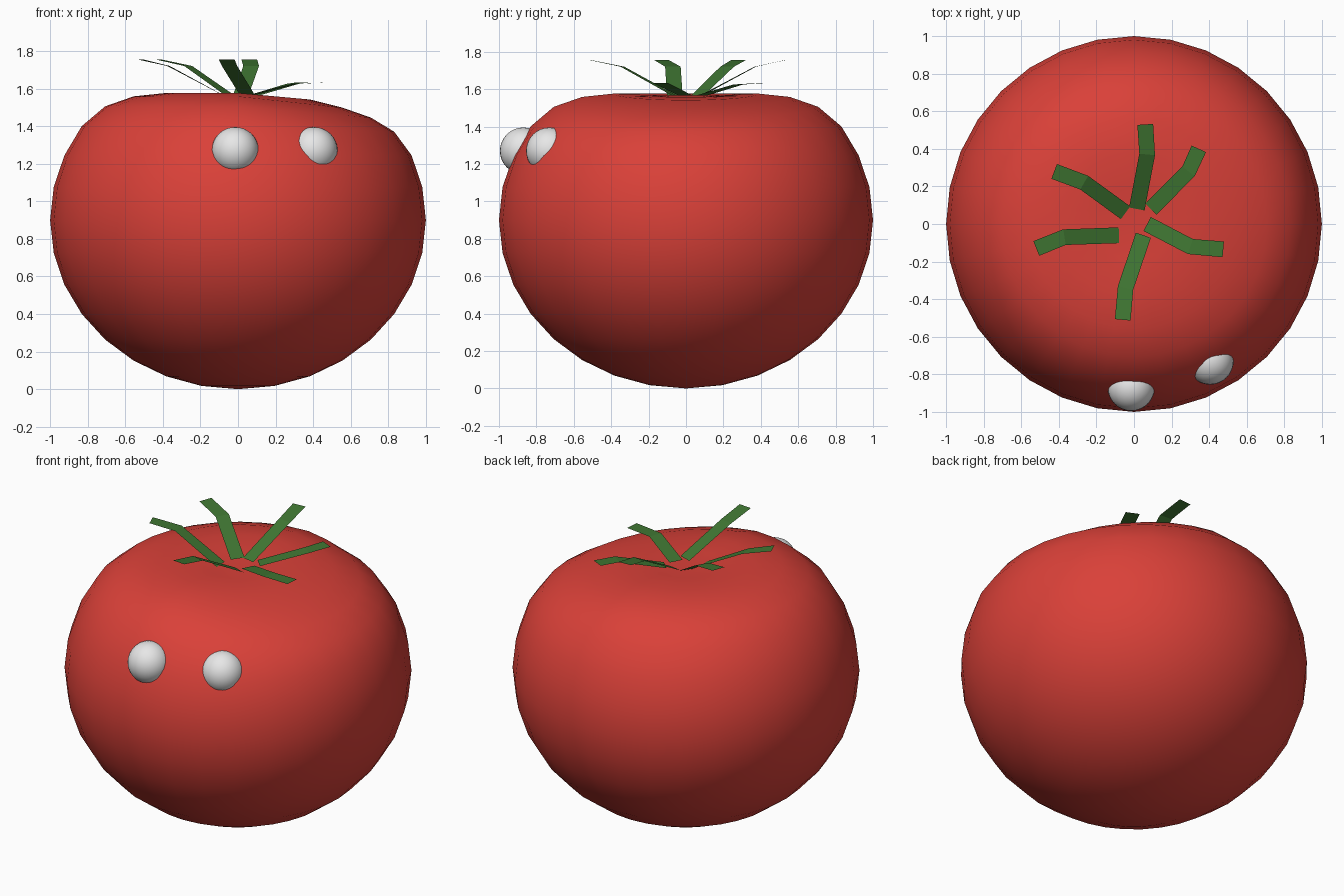
import bpy
import bmesh
import math
from mathutils import Vector

cube = bpy.data.objects.get("Cube")
if cube:
    bpy.data.objects.remove(cube, do_unlink=True)


def material(name, rgb):
    mat = bpy.data.materials.new(name)
    mat.use_nodes = True
    color = (*rgb, 1.0)
    mat.diffuse_color = color
    mat.node_tree.nodes["Principled BSDF"].inputs["Base Color"].default_value = color
    return mat


RED = material("tomato red", (0.70, 0.052, 0.04))
GREEN = material("leaf green", (0.05, 0.18, 0.032))
WHITE = material("eye white", (0.8, 0.8, 0.8))


def add_object(name, bm, mat, smooth):
    mesh = bpy.data.meshes.new(name)
    bm.to_mesh(mesh)
    bm.free()
    mesh.materials.append(mat)
    for poly in mesh.polygons:
        poly.use_smooth = smooth
    obj = bpy.data.objects.new(name, mesh)
    bpy.context.collection.objects.link(obj)
    return obj


# Body: squashed sphere whose top rings are pressed down, lower on the +x side
RINGS = 16
DROP = [0.248, 0.215, 0.155, 0.09, 0.031, 0.0]
SLUMP = [0.0, 0.01, 0.035, 0.06, 0.06, 0.03]
bm = bmesh.new()
bmesh.ops.create_uvsphere(bm, u_segments=32, v_segments=RINGS, radius=1)
for v in bm.verts:
    ring = round(math.acos(max(-1, min(1, v.co.z))) * RINGS / math.pi)
    v.co.z = 0.9 + 0.9 * v.co.z
    if ring < len(DROP):
        side = max(0, math.cos(math.atan2(v.co.y, v.co.x)))
        v.co.z -= DROP[ring] + SLUMP[ring] * side
add_object("body", bm, RED, True)

# Eyes: two balls half sunk into the body
for name, place in (("right_eye", (-0.015, -0.87, 1.27)),
                    ("left_eye", (0.405, -0.73, 1.27))):
    bm = bmesh.new()
    bmesh.ops.create_uvsphere(bm, u_segments=32, v_segments=16, radius=0.125)
    add_object(name, bm, WHITE, True).location = place

# Leaves: bent flat ribbons given by base, bend and tip
HALF_WIDTH = 0.042
HIGH = (1.565, 1.72, 1.755)
LOW = (1.565, 1.625, 1.632)
LEAVES = [
    (((0.015, 0.08), (0.07, 0.37), (0.06, 0.53)), HIGH),
    (((0.09, 0.08), (0.29, 0.28), (0.345, 0.40)), LOW),
    (((0.07, 0.0), (0.30, -0.12), (0.475, -0.135)), LOW),
    (((0.05, -0.06), (-0.045, -0.34), (-0.06, -0.51)), HIGH),
    (((-0.08, -0.06), (-0.37, -0.07), (-0.52, -0.13)), HIGH),
    (((-0.045, 0.06), (-0.265, 0.22), (-0.425, 0.28)), HIGH),
]
for number, (path, heights) in enumerate(LEAVES, 1):
    bm = bmesh.new()
    points = [Vector((*p, z)) for p, z in zip(path, heights)]
    rows = []
    for i, p in enumerate(points):
        along = points[min(i + 1, 2)] - points[max(i - 1, 0)]
        across = Vector((-along.y, along.x, 0)).normalized() * HALF_WIDTH
        rows.append((bm.verts.new(p - across), bm.verts.new(p + across)))
    for a, b in zip(rows, rows[1:]):
        bm.faces.new((a[0], b[0], b[1], a[1]))
    add_object(f"leaf_{number}", bm, GREEN, False)
